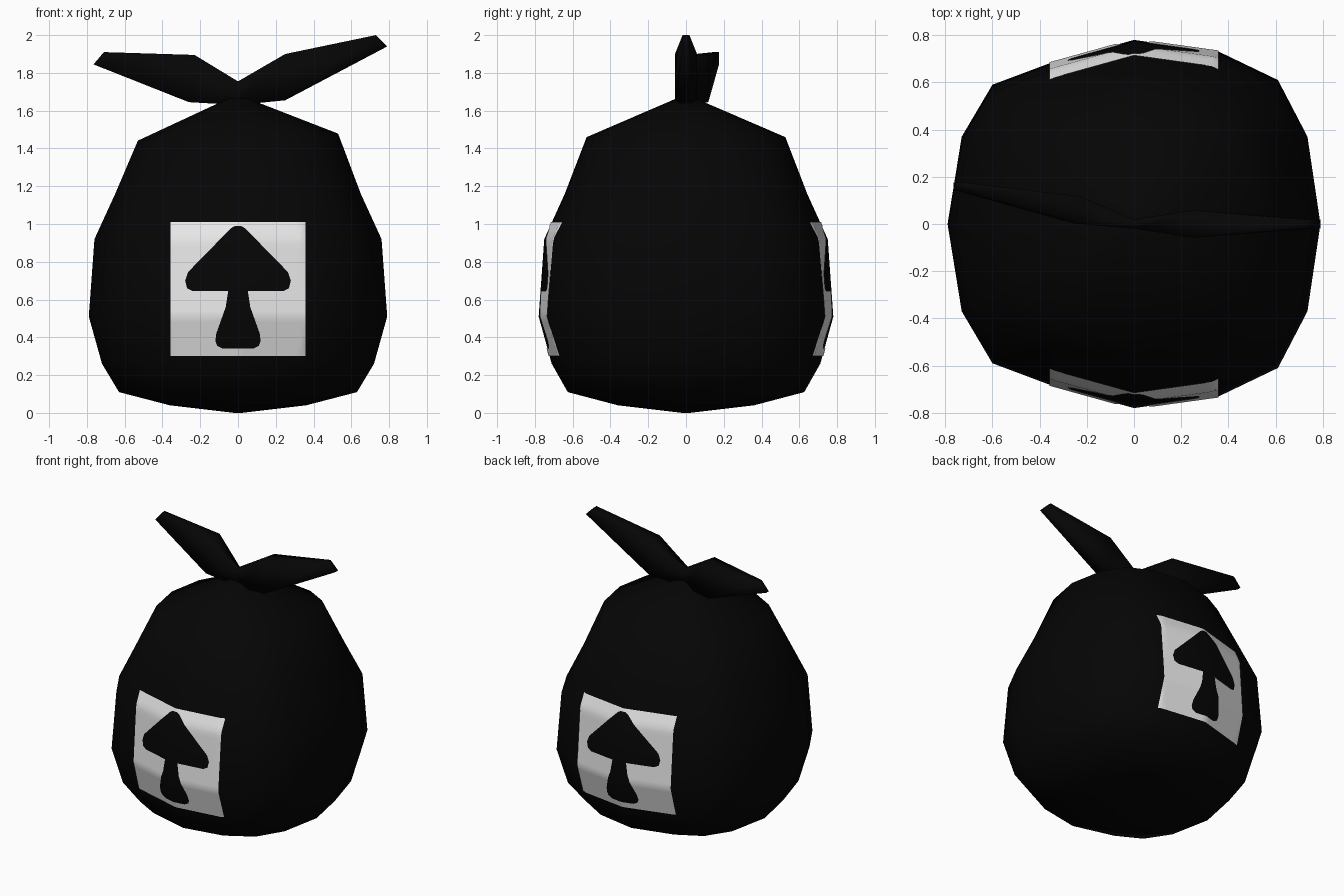
import bpy, bmesh, math
from mathutils import Vector
from mathutils.bvhtree import BVHTree

if "Cube" in bpy.data.objects:
    bpy.data.objects.remove(bpy.data.objects["Cube"])


def material(name, v):
    m = bpy.data.materials.new(name)
    m.diffuse_color = (v, v, v, 1)
    m.use_nodes = True
    m.node_tree.nodes["Principled BSDF"].inputs["Base Color"].default_value = m.diffuse_color
    return m


BLACK = material("black plastic", 0.0015)
WHITE = material("white label", 0.9)


def finish(bm, name, mat):
    bmesh.ops.recalc_face_normals(bm, faces=bm.faces)
    me = bpy.data.meshes.new(name)
    bm.to_mesh(me)
    me.materials.append(mat)
    for p in me.polygons:
        p.use_smooth = True
    ob = bpy.data.objects.new(name, me)
    bpy.context.collection.objects.link(ob)
    return ob


def loft(bm, rings):
    """Bridge closed loops of points and cap both ends."""
    loops = [[bm.verts.new(p) for p in r] for r in rings]
    n = len(loops[0])
    for a, b in zip(loops, loops[1:]):
        for i in range(n):
            j = (i + 1) % n
            bm.faces.new((a[i], a[j], b[j], b[i]))
    bm.faces.new(loops[0])
    bm.faces.new(loops[-1])


# Sack body: squarish 16-sided plan, a little rounder at top and bottom
R = 0.79
half = [(.79, 0), (.735, .37), (.61, .61), (.36, .73), (0, .78),
        (-.36, .68), (-.6, .59), (-.73, .37), (-.79, 0)]
plan = half + [(x, -y) for x, y in half[-2:0:-1]]
# radius, height, roundness, sideways tilt
levels = [(.02, .0, 1, 0), (.36, .04, 1, 0), (.63, .11, .5, 0), (.72, .26, 0, 0),
          (.79, .51, 0, 0), (.76, .92, 0, 0), (.65, 1.16, 0, 0),
          (.53, 1.46, .4, .035), (.05, 1.665, 1, 0)]
rings = []
for r, z, t, tilt in levels:
    ring = []
    for p in plan:
        q = Vector(p)
        q = q.lerp(q.normalized() * R, t) * (r / R)
        ring.append((q.x, q.y, z + tilt * q.x))
    rings.append(ring)
body = bmesh.new()
loft(body, rings)
bmesh.ops.recalc_face_normals(body, faces=body.faces)
tree = BVHTree.FromBMesh(body)
finish(body, "sack_body", BLACK)

# Tied ends: top edge (x, z), bottom edge (x, z), centre y, half thickness
sections = [((-.71, 1.91), (-.765, 1.845), .16, .015),
            ((-.23, 1.895), (-.26, 1.645), .06, .058),
            ((0, 1.755), (0, 1.63), 0, .02),
            ((.25, 1.9), (.25, 1.655), 0, .058),
            ((.73, 2.0), (.79, 1.94), 0, .018)]
bm = bmesh.new()
loft(bm, [[(a[0], y - t, a[1]), (a[0], y + t, a[1]),
           (b[0], y + t, b[1]), (b[0], y - t, b[1])] for a, b, y, t in sections])
finish(bm, "tied_ends", BLACK)

# Labels: half outline around a mushroom-shaped opening, mirrored, wrapped on the body
outline = [(0, 1.01), (.357, 1.01), (.357, .30), (0, .30),
           (0, .34), (.08, .34), (.11, .355), (.12, .38), (.115, .42),
           (.065, .56), (.052, .645), (.24, .645), (.27, .66), (.28, .70),
           (.265, .745), (.04, .975), (.02, .988), (0, .99)]
for name, side in (("front_label", -1), ("back_label", 1)):
    bm = bmesh.new()
    for sx in (-1, 1):
        bm.faces.new([bm.verts.new((sx * x, 0, z)) for x, z in outline])
    bm.normal_update()
    bmesh.ops.triangulate(bm, faces=bm.faces)
    cuts = [((i * .03, 0, 0), (1, 0, 0)) for i in range(-11, 12)]
    cuts += [((0, 0, .3 + i * .03), (0, 0, 1)) for i in range(1, 24)]
    for co, no in cuts:
        bmesh.ops.bisect_plane(bm, geom=bm.verts[:] + bm.edges[:] + bm.faces[:],
                               plane_co=co, plane_no=no)
    bmesh.ops.remove_doubles(bm, verts=bm.verts, dist=.0005)
    for v in bm.verts:
        hit = tree.ray_cast(Vector((v.co.x, side * 3, v.co.z)), Vector((0, -side, 0)))[0]
        v.co.y = hit.y + side * .005
    ob = finish(bm, name, WHITE)
    # make the plate face outwards
    if ob.data.polygons[0].normal.y * side < 0:
        ob.data.flip_normals()
